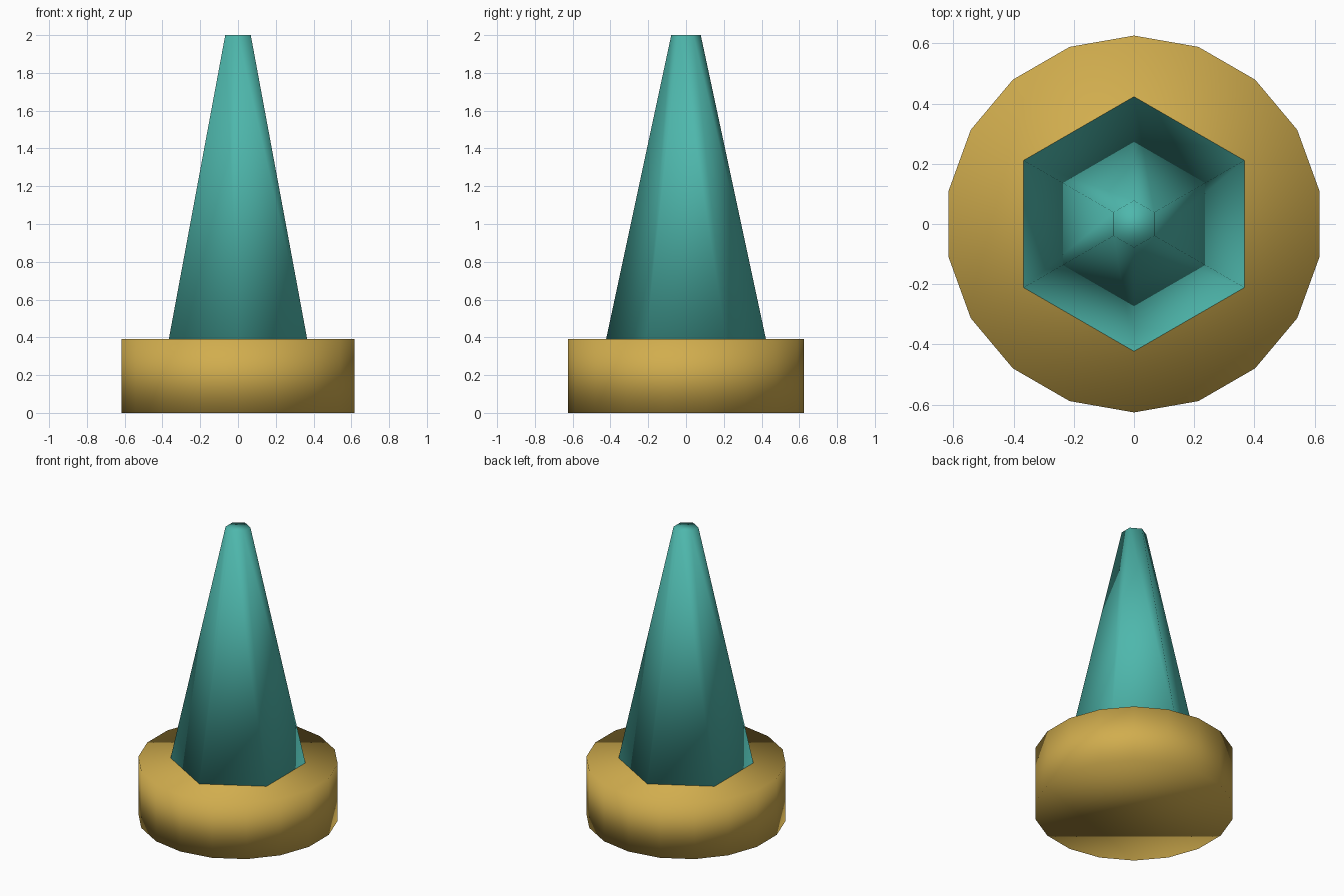
import bpy

default_cube = bpy.data.objects.get("Cube")
if default_cube:
    bpy.data.objects.remove(default_cube, do_unlink=True)


def make_material(name, colour):
    mat = bpy.data.materials.new(name)
    mat.use_nodes = True
    mat.diffuse_color = colour
    mat.node_tree.nodes["Principled BSDF"].inputs["Base Color"].default_value = colour
    return mat


def frustum(name, sides, bottom_radius, top_radius, bottom, top, mat):
    """Capped, fully smooth-shaded prism or tapered cone with a corner at +y."""
    bpy.ops.mesh.primitive_cone_add(
        vertices=sides, radius1=bottom_radius, radius2=top_radius,
        depth=top - bottom, location=(0, 0, (bottom + top) / 2))
    obj = bpy.context.object
    obj.name = name
    obj.data.materials.append(mat)
    bpy.ops.object.shade_smooth()
    return obj


gold = make_material("gold", (0.637, 0.418, 0.076, 1))
teal = make_material("teal", (0.076, 0.474, 0.413, 1))

base_height = 0.39
base_radius = 0.626

# Round base disc
frustum("base", 18, base_radius, base_radius, 0, base_height, gold)

# Tapered six-sided spire standing on the base
frustum("spire", 6, 0.423, 0.078, base_height, 2, teal)
